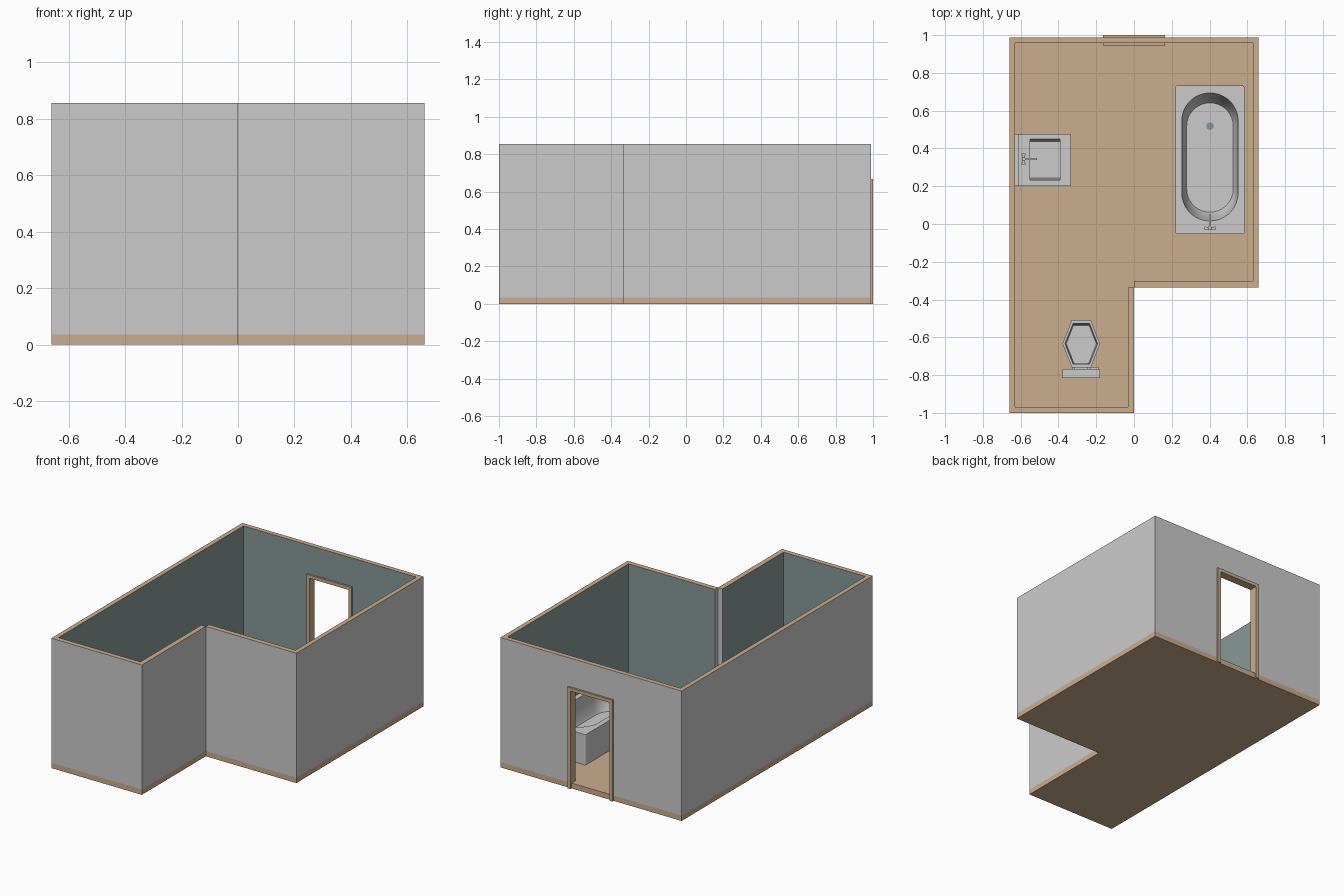
import bpy, bmesh, math
from mathutils import Vector

if "Cube" in bpy.data.objects:
    bpy.data.objects.remove(bpy.data.objects["Cube"])


def material(name, rgb):
    m = bpy.data.materials.new(name)
    m.diffuse_color = (*rgb, 1)
    m.use_nodes = True
    m.node_tree.nodes["Principled BSDF"].inputs["Base Color"].default_value = m.diffuse_color
    return m


GREY = material("light_grey", (0.60, 0.60, 0.60))
TAN = material("warm_tan", (0.60, 0.42, 0.27))
TEAL = material("grey_teal", (0.245, 0.315, 0.315))


def loft(name, rings, mats=(GREY,), rule=None, smooth=False):
    """Closed solid through rings with equal point counts, capped at both ends."""
    bm = bmesh.new()
    vs = [[bm.verts.new(p) for p in r] for r in rings]
    n = len(rings[0])
    for a, b in zip(vs, vs[1:]):
        for i in range(n):
            j = (i + 1) % n
            bm.faces.new((a[i], a[j], b[j], b[i]))
    bm.faces.new(vs[0])
    bm.faces.new(vs[-1])
    bmesh.ops.recalc_face_normals(bm, faces=bm.faces)
    bm.normal_update()
    if rule:
        for f in bm.faces:
            f.material_index = rule(f.normal)
    me = bpy.data.meshes.new(name)
    bm.to_mesh(me)
    bm.free()
    for m in mats:
        me.materials.append(m)
    ob = bpy.data.objects.new(name, me)
    bpy.context.collection.objects.link(ob)
    if smooth:
        bpy.ops.object.select_all(action='DESELECT')
        ob.select_set(True)
        bpy.context.view_layer.objects.active = ob
        bpy.ops.object.shade_smooth_by_angle(angle=math.radians(35))
    return ob


def rect(x0, x1, y0, y1, z):
    return [(x0, y0, z), (x1, y0, z), (x1, y1, z), (x0, y1, z)]


def box(name, x0, x1, y0, y1, z0, z1, mats=(GREY,), rule=None):
    return loft(name, [rect(x0, x1, y0, y1, z0), rect(x0, x1, y0, y1, z1)], mats, rule)


def rounded(cx, cy, hx, hy, r, z, k=10):
    """Rounded rectangle ring, k points per corner."""
    pts = []
    for q, (sx, sy) in enumerate([(1, 1), (-1, 1), (-1, -1), (1, -1)]):
        for i in range(k):
            a = math.pi / 2 * (q + i / (k - 1))
            # tiny offset keeps straight runs from collapsing on full-round ends
            pts.append((cx + sx * max(hx - r, 0.001) + r * math.cos(a),
                        cy + sy * max(hy - r, 0.001) + r * math.sin(a), z))
    return pts


def disc(cx, cy, r, z, n=16):
    return [(cx + r * math.cos(2 * math.pi * i / n), cy + r * math.sin(2 * math.pi * i / n), z)
            for i in range(n)]


# --- floor slab, L-shaped
plan = [(-.66, -1), (0, -1), (0, -.335), (.66, -.335), (.66, .988), (-.66, .988)]
FLOOR, TOP = .035, .855
loft("floor", [[(x, y, z) for x, y in plan] for z in (0, FLOOR)], (TAN,))


# --- walls: tan top edge, teal inside face, grey elsewhere
def inside(d):
    d = Vector(d)
    return lambda n: 1 if n.z > .5 else (2 if n.dot(d) > .5 else 0)


W = (GREY, TAN, TEAL)
for name, x0, x1, y0, y1, d in [
        ("left_wall", -.66, -.63, -1, .988, (1, 0, 0)),
        ("right_wall", .63, .66, -.335, .988, (-1, 0, 0)),
        ("alcove_front_wall", -.63, 0, -1, -.968, (0, 1, 0)),
        ("alcove_side_wall", -.033, 0, -.968, -.335, (-1, 0, 0)),
        ("front_wall", 0, .63, -.335, -.302, (0, 1, 0))]:
    box(name, x0, x1, y0, y1, FLOOR, TOP, W, inside(d))


def arch(x, w, z0, z1, t):
    """Upside-down U outline in x and z: opening half-width x, side width w."""
    return [(-x - w, z0), (-x - w, z1), (x + w, z1), (x + w, z0),
            (x, z0), (x, z1 - t), (-x, z1 - t), (-x, z0)]


# back wall with doorway, then the door frame
loft("back_wall", [[(x, y, z) for x, z in arch(.16, .47, FLOOR, TOP, TOP - .66)]
                   for y in (.957, .988)], W, inside((0, -1, 0)))
loft("door_frame", [[(x, y, z) for x, z in arch(.142, .022, 0, .667, .022)]
                    for y in (.945, 1.0)], (TAN,))

# --- bathtub: rounded block with full-round basin
TX, TY, TZ = .402, .34, .235
loft("bathtub", [
    rounded(TX, TY, .183, .393, .012, .003),
    rounded(TX, TY, .183, .393, .012, TZ),
    rounded(TX, .355, .148, .339, .148, TZ),
    rounded(TX, .354, .143, .322, .143, .17),
    rounded(TX, .353, .134, .303, .134, .10),
    rounded(TX, .352, .122, .289, .122, .075)], smooth=True)
loft("tub_drain", [disc(TX, .518, .02, .074), disc(TX, .518, .02, .079)], (TEAL,))


# --- taps: cross bar, post and spout along a direction
def tap(name, x, y, z, along_x):
    def part(suffix, u0, u1, v0, v1, z0, z1):
        if along_x:
            box(name + suffix, x + u0, x + u1, y + v0, y + v1, z + z0, z + z1)
        else:
            box(name + suffix, x + v0, x + v1, y + u0, y + u1, z + z0, z + z1)
    part("_post", -.009, .009, -.009, .009, 0, .05)
    part("_spout", .009, .072, -.006, .006, .036, .048)
    part("_spout_tip", .060, .072, -.006, .006, .024, .036)
    part("_cross_bar", -.006, .006, -.03, .03, .014, .026)
    for s in (-1, 1):
        part("_handle", -.010, .010, s * .026 - .004, s * .026 + .004, .010, .030)


tap("tub_tap", TX, -.022, TZ, False)

# --- sink with square basin, splash back and pedestal
SZ = .29
loft("sink", [rect(-.60, -.365, .23, .446, SZ - .10),
              rect(-.61, -.333, .20, .476, SZ - .06),
              rect(-.61, -.333, .20, .476, SZ),
              rect(-.55, -.392, .232, .45, SZ),
              rect(-.55, -.392, .243, .438, SZ - .07)])
box("sink_splash_back", -.63, -.61, .20, .476, SZ - .10, SZ + .03)
box("sink_pedestal", -.60, -.47, .28, .396, FLOOR, SZ - .10)
tap("sink_tap", -.585, .344, SZ, True)

# --- toilet: stacked hexagons
CX, CY = -.279, -.634


def hexagon(s, z, dy=0):
    return [(CX + s * x, CY + dy + s * y, z) for x, y in
            [(-.05, -.126), (.05, -.126), (.1, 0), (.05, .126), (-.05, .126), (-.1, 0)]]


loft("toilet_bowl", [hexagon(.66, FLOOR, -.03), hexagon(.55, .075, -.03), hexagon(.94, .15),
                     hexagon(.94, .165), hexagon(1, .165), hexagon(1, .18),
                     hexagon(.86, .18), hexagon(.80, .13)])
box("toilet_neck", CX - .035, CX + .035, -.775, -.735, .10, .17)
box("toilet_tank", CX - .1, CX + .1, -.815, -.767, .15, .30)
box("toilet_tank_bracket", CX - .05, CX + .05, -.80, -.735, FLOOR, .15)
box("flush_lever", CX + .05, CX + .09, -.767, -.758, .265, .277)
